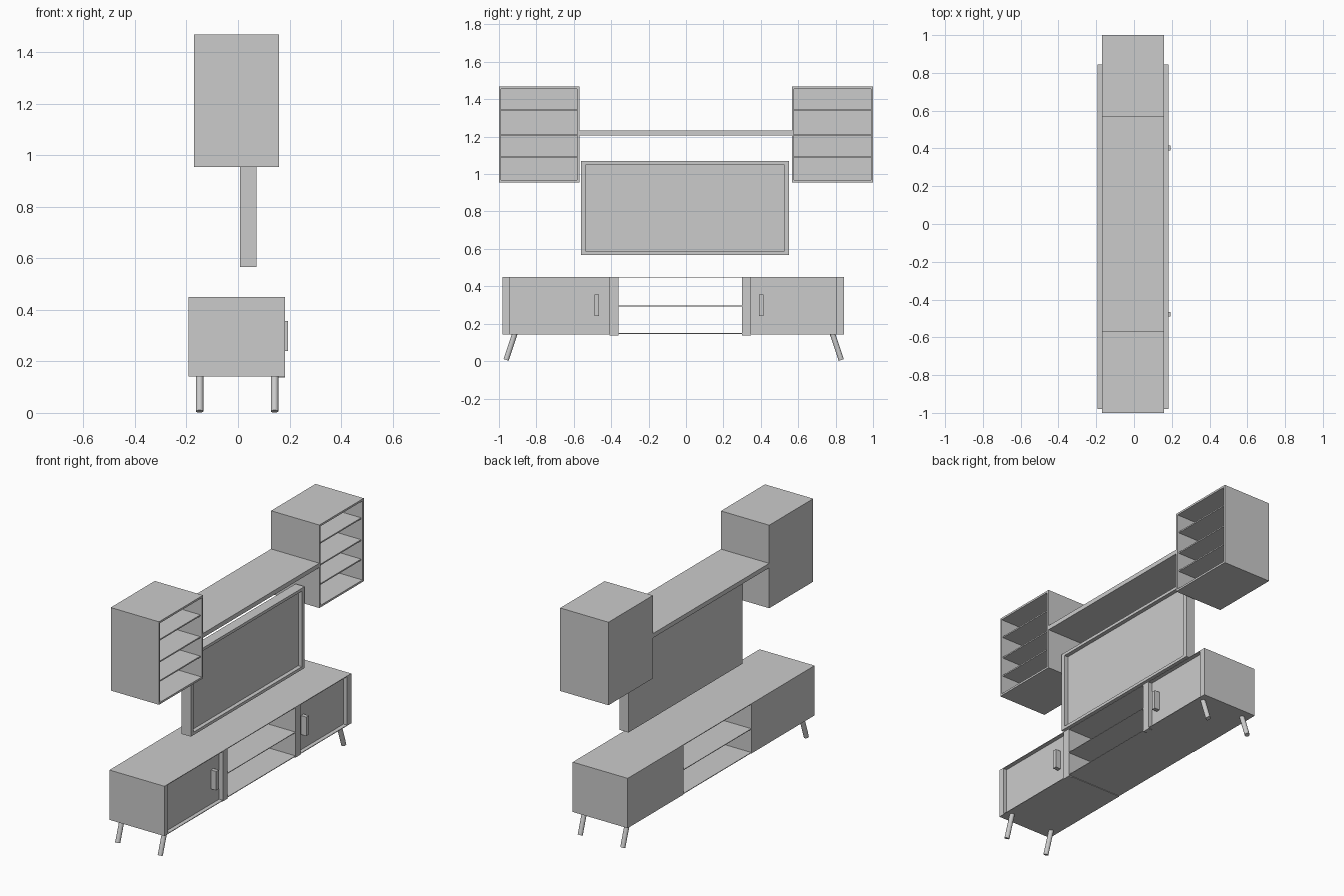
import bpy
from mathutils import Vector

if "Cube" in bpy.data.objects:
    bpy.data.objects.remove(bpy.data.objects["Cube"])


def box(name, x, y, z):
    """Box from (min, max) pairs."""
    bpy.ops.mesh.primitive_cube_add(size=1, location=[(a + b) / 2 for a, b in (x, y, z)])
    ob = bpy.context.object
    ob.name = name
    ob.scale = [b - a for a, b in (x, y, z)]
    bpy.ops.object.transform_apply(location=False, rotation=False, scale=True)
    return ob


def leg(name, top, bottom, radius):
    top, bottom = Vector(top), Vector(bottom)
    d = top - bottom
    bpy.ops.mesh.primitive_cylinder_add(vertices=24, radius=radius, depth=d.length,
                                        location=(top + bottom) / 2)
    ob = bpy.context.object
    ob.name = name
    ob.rotation_euler = d.to_track_quat('Z', 'Y').to_euler()
    bpy.ops.object.shade_smooth_by_angle()


# Open wall cabinets with three inner shelves each
X0, X1, Z0, Z1, T = -0.17, 0.16, 0.955, 1.468, 0.012
for side, y0, y1 in (("left", -1.0, -0.57), ("right", 0.566, 1.0)):
    n = side + "_wall_cabinet_"
    box(n + "back", (X0, X0 + T), (y0, y1), (Z0, Z1))
    box(n + "bottom", (X0 + T, X1), (y0, y1), (Z0, Z0 + T))
    box(n + "top", (X0 + T, X1), (y0, y1), (Z1 - T, Z1))
    box(n + "outer_wall", (X0 + T, X1), (y0, y0 + T), (Z0 + T, Z1 - T))
    box(n + "inner_wall", (X0 + T, X1), (y1 - T, y1), (Z0 + T, Z1 - T))
    for i, z in enumerate((1.09, 1.21, 1.345)):
        box(f"{n}shelf_{i}", (X0 + T, X1 - 0.01), (y0 + T, y1 - T), (z - 0.004, z + 0.004))

# Long shelf joining the cabinets
box("bridge_shelf", (X0, X1), (-0.57, 0.566), (1.205, 1.232))

# Television: panel with a raised bezel
ty, tz, b = (-0.562, 0.55), (0.567, 1.07), 0.027
box("tv_panel", (0.008, 0.046), ty, tz)
front = (0.046, 0.071)
box("tv_bezel_bottom", front, ty, (tz[0], tz[0] + 0.018))
box("tv_bezel_top", front, ty, (tz[1] - 0.018, tz[1]))
for side, y in (("left", (ty[0], ty[0] + b)), ("right", (ty[1] - b, ty[1]))):
    box("tv_bezel_" + side, front, y, (tz[0] + 0.018, tz[1] - 0.018))

# Low console: closed ends with recessed doors
BX, FX, DX = -0.193, 0.183, 0.158
P = 0.004
parts = (("left", (-0.98, -0.945), (-0.41, -0.362), (-0.49, -0.465)),
         ("right", (0.805, 0.845), (0.30, 0.347), (0.39, 0.415)))
for side, end, divider, handle in parts:
    ys = end + divider
    span = (min(ys), max(ys))
    box(side + "_console_body", (BX, DX), span, (0.142, 0.45))
    box(side + "_end_post", (DX, FX), end, (0.142, 0.45))
    box(side + "_divider_post", (DX, FX), divider, (0.138, 0.45))
    gap = (min(end[1], divider[1]), max(end[0], divider[0]))
    box(side + "_top_lip", (DX, FX), gap, (0.45 - P, 0.45))
    box(side + "_bottom_lip", (DX, FX), gap, (0.142, 0.142 + P))
    box(side + "_door_handle", (DX, 0.194), handle, (0.24, 0.357))

# Open middle bay with thin panels
for name, z in (("bottom", 0.147), ("shelf", 0.294), ("top", 0.448)):
    box("middle_bay_" + name, (BX, FX), (-0.362, 0.30), (z - P / 2, z + P / 2))

# Splayed round legs
for depth, x in (("back", -0.149), ("front", 0.142)):
    leg(f"left_{depth}_leg", (x, -0.915, 0.146), (x, -0.962, 0.006), 0.0145)
    leg(f"right_{depth}_leg", (x, 0.783, 0.146), (x, 0.83, 0.006), 0.0145)
